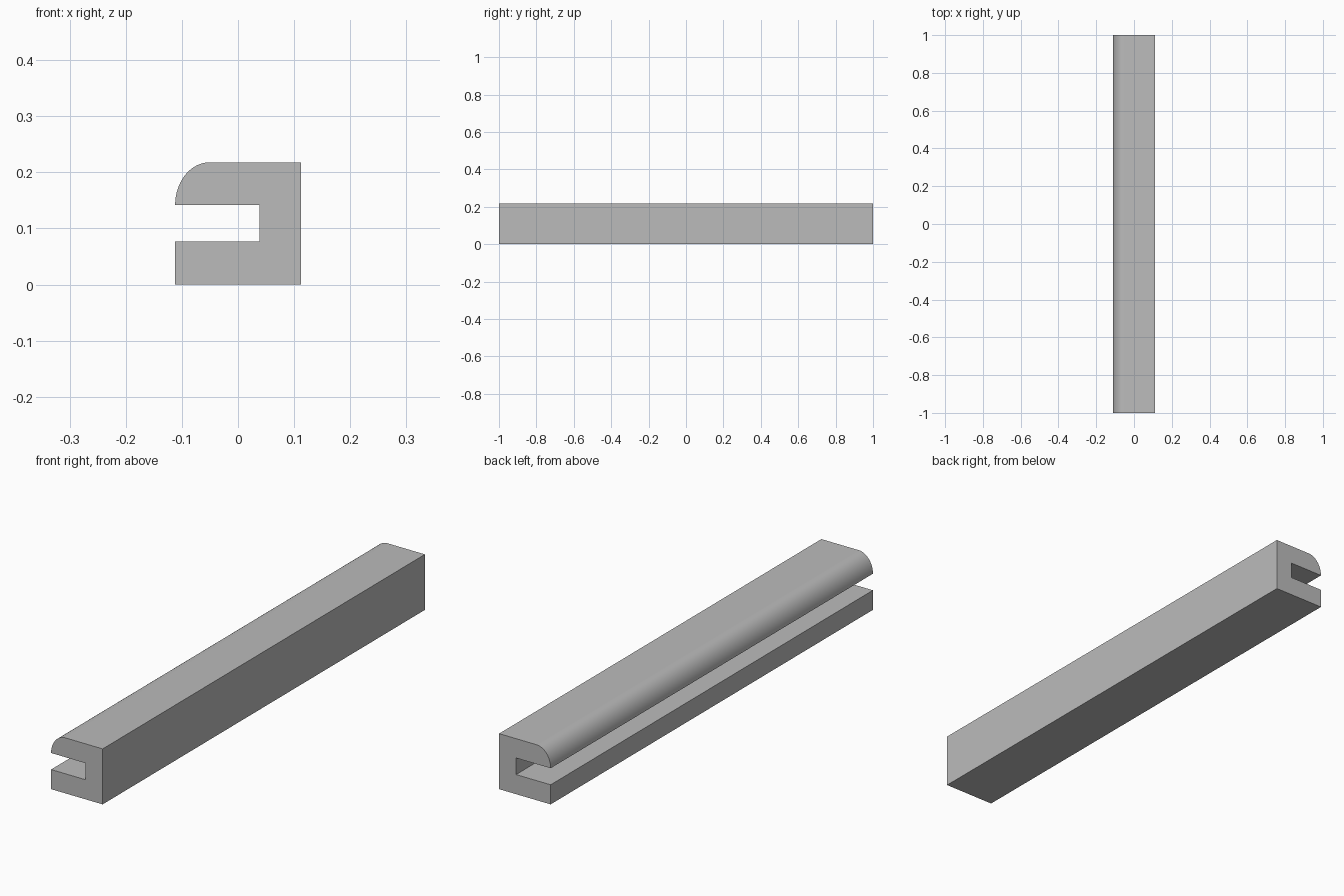
import bpy
import bmesh
from math import sin, cos, pi

# Remove the default cube
cube = bpy.data.objects.get("Cube")
if cube:
    bpy.data.objects.remove(cube, do_unlink=True)

# Plain grey material
GREY = (0.5, 0.5, 0.5, 1.0)
grey = bpy.data.materials.new("grey")
grey.use_nodes = True
grey.diffuse_color = GREY
grey.node_tree.nodes["Principled BSDF"].inputs["Base Color"].default_value = GREY

# Section sizes
LEFT, RIGHT, TOP = -0.112, 0.112, 0.218
SLOT_X, SLOT_LOW, SLOT_HIGH = 0.038, 0.077, 0.142
LENGTH = 2.0
ROUND_X, ROUND_Z = 0.062, TOP - SLOT_HIGH
STEPS = 24

# Slotted section with a rounded upper lip
profile = [(LEFT, 0), (RIGHT, 0), (RIGHT, TOP)]
for i in range(STEPS + 1):
    a = pi / 2 * (1 + i / STEPS)
    profile.append((LEFT + ROUND_X + ROUND_X * cos(a), SLOT_HIGH + ROUND_Z * sin(a)))
profile += [(SLOT_X, SLOT_HIGH), (SLOT_X, SLOT_LOW), (LEFT, SLOT_LOW)]

# Extrude the section along the length of the rail
bm = bmesh.new()
front = bm.faces.new([bm.verts.new((x, -LENGTH / 2, z)) for x, z in profile])
extruded = bmesh.ops.extrude_face_region(bm, geom=[front], use_keep_orig=True)
back = [v for v in extruded["geom"] if isinstance(v, bmesh.types.BMVert)]
bmesh.ops.translate(bm, verts=back, vec=(0, LENGTH, 0))
bmesh.ops.recalc_face_normals(bm, faces=bm.faces)

mesh = bpy.data.meshes.new("slotted_rail")
bm.to_mesh(mesh)
bm.free()
mesh.materials.append(grey)
rail = bpy.data.objects.new("slotted_rail", mesh)
bpy.context.collection.objects.link(rail)

# Smooth the rounded lip while keeping the edges sharp
bpy.ops.object.select_all(action="DESELECT")
rail.select_set(True)
bpy.context.view_layer.objects.active = rail
bpy.ops.object.shade_smooth_by_angle(angle=pi / 6)
